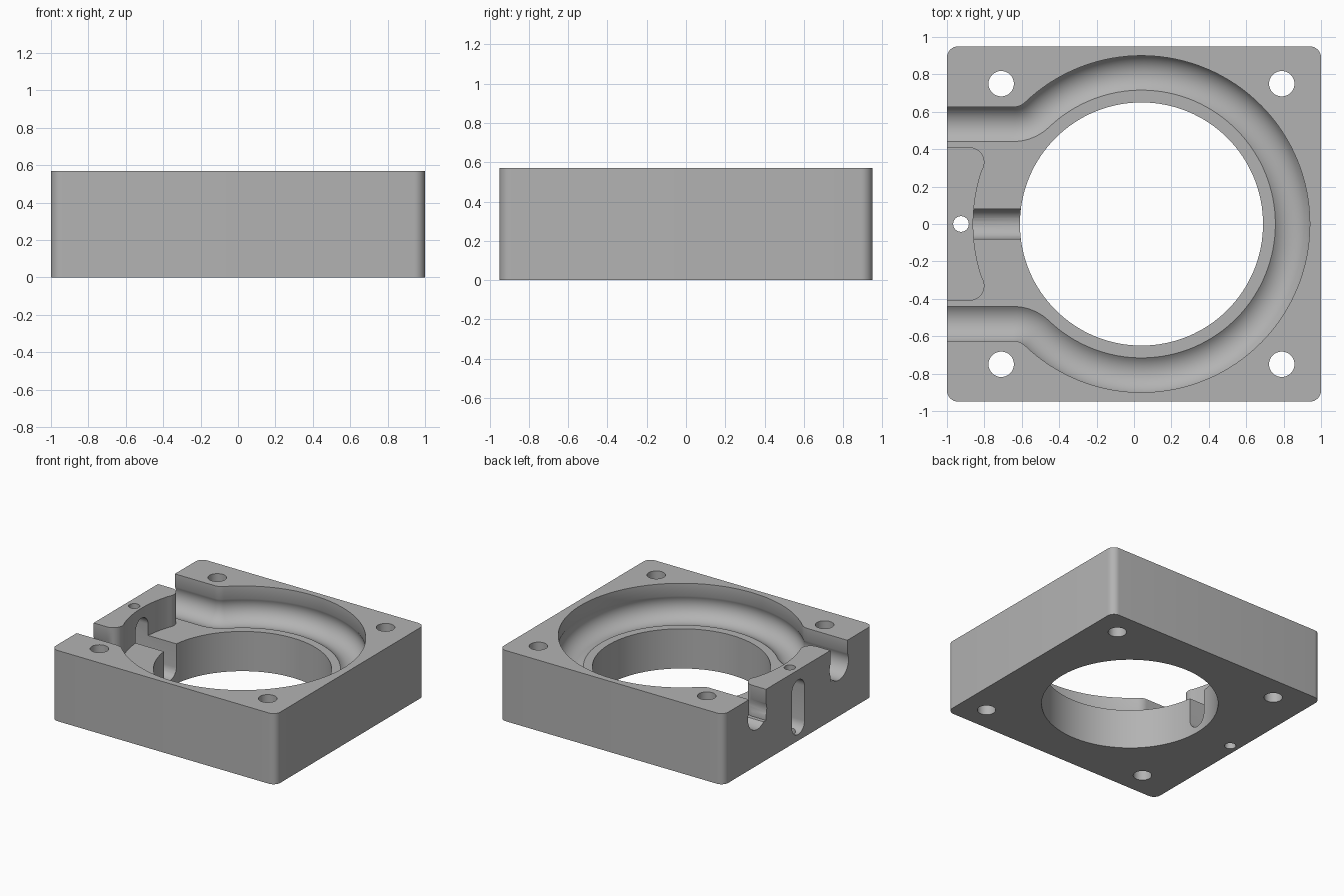
import bpy, bmesh, math
from math import cos, sin, pi, radians
from mathutils import Vector

if "Cube" in bpy.data.objects:
    bpy.data.objects.remove(bpy.data.objects["Cube"], do_unlink=True)

H = 0.57             # block height
CX = 0.04            # bore centre on x
FLOOR = 0.32         # height of the land around the bore
R_MID, Y_MID = 0.795, 0.52   # groove centreline: ring radius and straight run
NECK, TUBE = 0.105, 0.12     # groove half width at the mouth and below it
TUBE_Z = 0.41


def arc(cx, cy, r, a0, a1, n):
    return [Vector((cx + r * cos(a0 + (a1 - a0) * i / n),
                    cy + r * sin(a0 + (a1 - a0) * i / n))) for i in range(n + 1)]


def finish(bm, name):
    bmesh.ops.recalc_face_normals(bm, faces=bm.faces)
    mesh = bpy.data.meshes.new(name)
    bm.to_mesh(mesh)
    bm.free()
    obj = bpy.data.objects.new(name, mesh)
    bpy.context.collection.objects.link(obj)
    return obj


def loft(name, rings):
    """Closed solid through a list of matching closed rings."""
    bm = bmesh.new()
    loops = [[bm.verts.new(p) for p in ring] for ring in rings]
    for a, b in zip(loops, loops[1:]):
        for i in range(len(a)):
            j = (i + 1) % len(a)
            bm.faces.new((a[i], a[j], b[j], b[i]))
    bm.faces.new(loops[0])
    bm.faces.new(loops[-1])
    return finish(bm, name)


def prism(name, outline, z0, z1):
    return loft(name, [[(p.x, p.y, z) for p in outline] for z in (z0, z1)])


def cylinder(name, x, y, r, n):
    return prism(name, arc(x, y, r, 0, 2 * pi, n)[:-1], -0.1, H + 0.1)


def mirrored(points):
    return [Vector((p.x, -p.y)) for p in reversed(points)]


# Block with rounded vertical corners
corner = 0.06
outline = []
for k, (sx, sy) in enumerate([(1, 1), (-1, 1), (-1, -1), (1, -1)]):
    outline += arc(sx * (1 - corner), sy * (0.95 - corner), corner,
                   k * pi / 2, (k + 1) * pi / 2, 8)
block = prism("housing_block", outline, 0, H)

# Groove centreline: straight run, blend, then most of a ring
blend = 0.2
dy = Y_MID + blend
dx = math.sqrt((R_MID + blend) ** 2 - dy ** 2)
angle = math.atan2(dy, -dx)
half = [Vector((-1.1, Y_MID))]
half += arc(CX - dx, dy, blend, -pi / 2, angle - pi, 10)
half += arc(CX, 0, R_MID, angle, 0, 48)[1:]
path = half + mirrored(half)[1:]

# Keyhole section swept along the centreline
lip = math.asin(NECK / TUBE)
section = [(NECK, H + 0.1), (-NECK, H + 0.1)]
section += [(TUBE * sin(t), TUBE_Z + TUBE * cos(t))
            for t in [-lip - (2 * pi - 2 * lip) * i / 28 for i in range(29)]]
rings = []
for i, p in enumerate(path):
    ahead = path[min(i + 1, len(path) - 1)]
    behind = path[max(i - 1, 0)]
    t = (ahead - behind).normalized()
    if i in (0, 1) or i >= len(path) - 2:
        t = Vector((1 if p.y > 0 else -1, 0))
    side = Vector((-t.y, t.x))
    rings.append([(p.x + side.x * u, p.y + side.y * u, z) for u, z in section])
groove = loft("groove_cutter", rings)

# Recess inside the groove, leaving the island standing at the open side
island = [Vector((-1.1, -0.41))]
island += arc(-0.88, -0.33, 0.08, -pi / 2, radians(20), 12)
tip = math.atan2(0.303, 0.847)
island += arc(CX, 0, 0.9, pi + tip, pi - tip, 24)[1:-1]
island += arc(-0.88, 0.33, 0.08, radians(-20), pi / 2, 12)
island += [Vector((-1.1, 0.41))]
recess = prism("recess_cutter", path + island, FLOOR, H + 0.1)

# Upright slot running through the island into the bore
slot_r, low, high = 0.08, 0.05, 0.49
stadium = arc(0, high - slot_r, slot_r, 0, pi, 14)
stadium += arc(0, low + slot_r, slot_r, pi, 2 * pi, 14)
slot = loft("slot_cutter", [[(x, p.x, p.y) for p in stadium] for x in (-1.1, -0.4)])

# Bore, corner screw holes and pin hole
cutters = [groove, recess, cylinder("bore_cutter", CX, 0, 0.65, 128), slot]
for x in (-0.71, 0.79):
    for y in (-0.75, 0.75):
        cutters.append(cylinder("screw_hole_cutter", x, y, 0.068, 32))
cutters.append(cylinder("pin_hole_cutter", -0.925, 0, 0.042, 24))

# Cut everything out of the block
bpy.context.view_layer.objects.active = block
for cutter in cutters:
    cutter.hide_render = True
    mod = block.modifiers.new("cut", "BOOLEAN")
    mod.operation = "DIFFERENCE"
    mod.solver = "EXACT"
    mod.object = cutter
    bpy.ops.object.modifier_apply(modifier=mod.name)
    bpy.data.objects.remove(cutter, do_unlink=True)

# Plain grey metal
grey = bpy.data.materials.new("plain_grey")
grey.use_nodes = True
colour = (0.45, 0.45, 0.45, 1)
grey.diffuse_color = colour
grey.node_tree.nodes["Principled BSDF"].inputs["Base Color"].default_value = colour
block.data.materials.clear()
block.data.materials.append(grey)

bpy.ops.object.select_all(action="DESELECT")
block.select_set(True)
bpy.ops.object.shade_smooth_by_angle(angle=radians(30))
